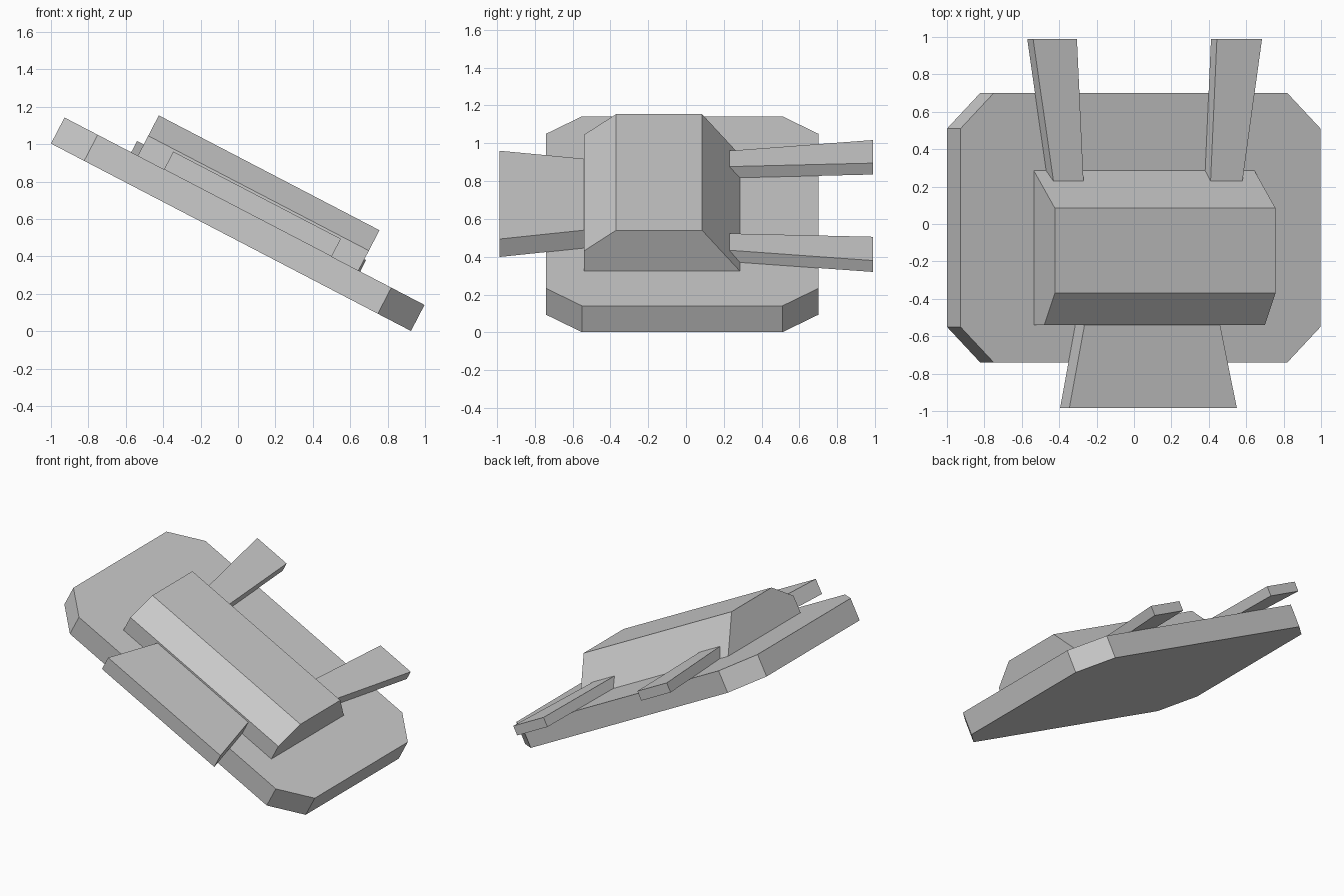
import bpy, bmesh, math
from mathutils import Vector

old = bpy.data.objects.get("Cube")
if old:
    bpy.data.objects.remove(old, do_unlink=True)

# Single flat colour
grey = bpy.data.materials.new("plain_grey")
grey.use_nodes = True
GREY = (0.6, 0.6, 0.6, 1)
grey.diffuse_color = GREY
grey.node_tree.nodes["Principled BSDF"].inputs["Base Color"].default_value = GREY

TILT = math.radians(27.5)   # the whole assembly leans down towards +x
ORIGIN = (-1, 0, 1.003)
DECK = 0.157                # thickness of the base slab


def prism(name, outline, push):
    """Extrude a flat outline along a vector, then lean it with the assembly."""
    bm = bmesh.new()
    face = bm.faces.new([bm.verts.new(p) for p in outline])
    new = bmesh.ops.extrude_face_region(bm, geom=[face])["geom"]
    bmesh.ops.translate(bm, vec=Vector(push),
                        verts=[v for v in new if isinstance(v, bmesh.types.BMVert)])
    bmesh.ops.recalc_face_normals(bm, faces=bm.faces)
    mesh = bpy.data.meshes.new(name)
    bm.to_mesh(mesh)
    bm.free()
    mesh.materials.append(grey)
    obj = bpy.data.objects.new(name, mesh)
    obj.location = ORIGIN
    obj.rotation_euler = (0, TILT, 0)
    bpy.context.collection.objects.link(obj)
    return obj


def slab(name, points, bottom, height):
    return prism(name, [(x, y, bottom) for x, y in points], (0, 0, height))


# Base slab with clipped corners
L, F, B, CX, CY = 2.17, -0.74, 0.70, 0.2, 0.19
slab("base_slab", [(0, F + CY), (CX, F), (L - CX, F), (L, F + CY),
                   (L, B - CY), (L - CX, B), (CX, B), (0, B - CY)], 0, DECK)

# Raised body: half-chamfered front, fully sloping back
profile = [(-0.54, DECK), (-0.54, 0.277), (-0.37, 0.4), (0.085, 0.4), (0.285, DECK)]
prism("raised_body", [(0.442, y, z) for y, z in profile], (1.33, 0, 0))

# Flared front panel
slab("front_panel", [(0.6, -0.985), (1.61, -0.985), (1.5, -0.5), (0.7, -0.5)],
     DECK, 0.107)

# Two splayed rear arms
arms = {"right_rear_arm": (0.402, 0.666, 0.706, 0.525),
        "left_rear_arm": (1.51, 1.782, 1.664, 1.472)}
for name, (a, b, c, d) in arms.items():
    slab(name, [(a, 0.99), (b, 0.99), (c, 0.229), (d, 0.229)], DECK, 0.068)
